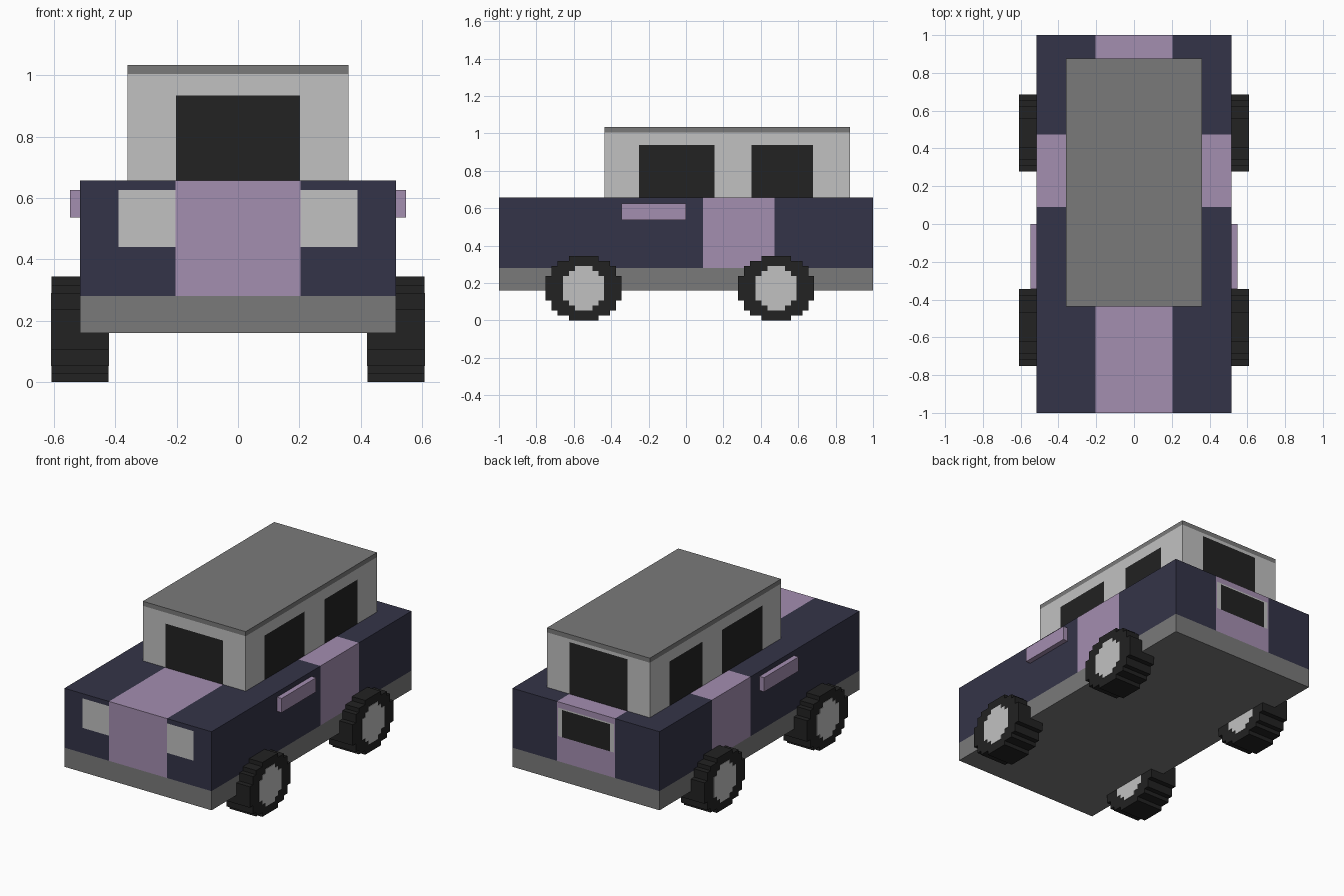
import bpy, bmesh
from mathutils import Vector

if "Cube" in bpy.data.objects:
    bpy.data.objects.remove(bpy.data.objects["Cube"])


def linear(v):
    v /= 255
    return v / 12.92 if v <= 0.04045 else ((v + 0.055) / 1.055) ** 2.4


MATS = []
for name, rgb in (("navy paint", (52, 52, 72)), ("lilac paint", (164, 142, 176)),
                  ("pale grey", (193, 193, 193)), ("mid grey", (122, 122, 122)),
                  ("near black", (34, 34, 34))):
    m = bpy.data.materials.new(name)
    m.diffuse_color = (*[linear(c) for c in rgb], 1)
    m.use_nodes = True
    m.node_tree.nodes["Principled BSDF"].inputs["Base Color"].default_value = m.diffuse_color
    MATS.append(m)
NAVY, LILAC, PALE, GREY, BLACK = range(5)


def finish(name, bm, rule):
    """Colour faces by rule(centre, normal) and make the object."""
    bmesh.ops.recalc_face_normals(bm, faces=bm.faces)
    for f in bm.faces:
        f.material_index = rule(f.calc_center_median(), f.normal)
    me = bpy.data.meshes.new(name)
    bm.to_mesh(me)
    bm.free()
    for m in MATS:
        me.materials.append(m)
    ob = bpy.data.objects.new(name, me)
    bpy.context.collection.objects.link(ob)
    return ob


def box(name, lo, hi, rule, cuts=((), (), ())):
    """Box between two corners, sliced at the given x, y and z positions."""
    bm = bmesh.new()
    bmesh.ops.create_cube(bm, size=1)
    lo, hi = Vector(lo), Vector(hi)
    for v in bm.verts:
        v.co = [l + (c + 0.5) * (h - l) for c, l, h in zip(v.co, lo, hi)]
    for axis, places in enumerate(cuts):
        for p in places:
            co, no = Vector(), Vector()
            co[axis], no[axis] = p, 1
            bmesh.ops.bisect_plane(bm, geom=bm.verts[:] + bm.edges[:] + bm.faces[:],
                                   plane_co=co, plane_no=no)
    return finish(name, bm, rule)


def both(*xs):
    return [s * x for x in xs for s in (-1, 1)]


def body_colour(c, n):
    x = abs(c.x)
    if n.y < -0.5 and 0.203 < x < 0.39 and 0.44 < c.z < 0.627:
        return PALE                                   # headlights
    if n.y > 0.5 and 0.44 < c.z < 0.62 and x < 0.195:
        return PALE if x > 0.167 or c.z > 0.612 else BLACK  # rear plate
    if abs(n.y) > 0.5 or abs(n.z) > 0.5:
        if x < 0.203:
            return LILAC                              # long stripe
    if abs(n.y) < 0.5 and 0.09 < c.y < 0.473:
        return LILAC                                  # side band
    return NAVY


def cabin_colour(c, n):
    if abs(n.x) > 0.5:                                # side windows
        glass = c.z < 0.937 and (-0.25 < c.y < 0.152 or 0.35 < c.y < 0.68)
    else:                                             # windscreen, rear window
        top = 0.935 if n.y < 0 else 0.985
        glass = abs(n.y) > 0.5 and abs(c.x) < 0.202 and c.z < top
    return BLACK if glass else PALE


# Chassis, body, cabin and roof
box("chassis", (-0.515, -1, 0.16), (0.515, 1, 0.281), lambda c, n: GREY)
box("body", (-0.515, -1, 0.281), (0.515, 1, 0.657), body_colour,
    (both(0.203, 0.39, 0.195, 0.167), (0.09, 0.473), (0.44, 0.612, 0.62, 0.627)))
box("cabin", (-0.36, -0.437, 0.657), (0.36, 0.876, 1.005), cabin_colour,
    (both(0.202), (-0.25, 0.152, 0.35, 0.68), (0.935, 0.937, 0.985)))
box("roof", (-0.36, -0.437, 1.005), (0.36, 0.876, 1.034), lambda c, n: GREY)

# Stepped wheels: half-widths of each row of blocks, from bottom to top
CELL_Y, CELL_Z = 0.0313, 0.02645
TYRE = [2.5, 4.5, 5.5, 5.5] + [6.5] * 5 + [5.5, 5.5, 4.5, 2.5]
HUB = [1.5, 2.5] + [3.5] * 5 + [2.5, 1.5]


def stepped_disc(name, rows, y, x0, x1, colour):
    right = []
    for i, w in enumerate(rows):
        for k in (i, i + 1):
            p = (w * CELL_Y, (k - len(rows) / 2) * CELL_Z + 0.172)
            if p not in right:
                right.append(p)
    outline = right + [(-a, b) for a, b in reversed(right)]
    bm = bmesh.new()
    face = bm.faces.new([bm.verts.new((x0, y + a, b)) for a, b in outline])
    ext = bmesh.ops.extrude_face_region(bm, geom=[face], use_keep_orig=True)
    for g in ext["geom"]:
        if isinstance(g, bmesh.types.BMVert):
            g.co.x = x1
    return finish(name, bm, lambda c, n: colour)


for side, s in (("left", -1), ("right", 1)):
    for end, y in (("front", -0.547), ("rear", 0.482)):
        stepped_disc(f"{end}_{side}_tyre", TYRE, y, s * 0.422, s * 0.608, BLACK)
        stepped_disc(f"{end}_{side}_hub", HUB, y, s * 0.420, s * 0.610, PALE)
    # Raised side trim
    xs = sorted((s * 0.513, s * 0.547))
    box(f"{side}_side_trim", (xs[0], -0.345, 0.536), (xs[1], 0, 0.626),
        lambda c, n: LILAC)
